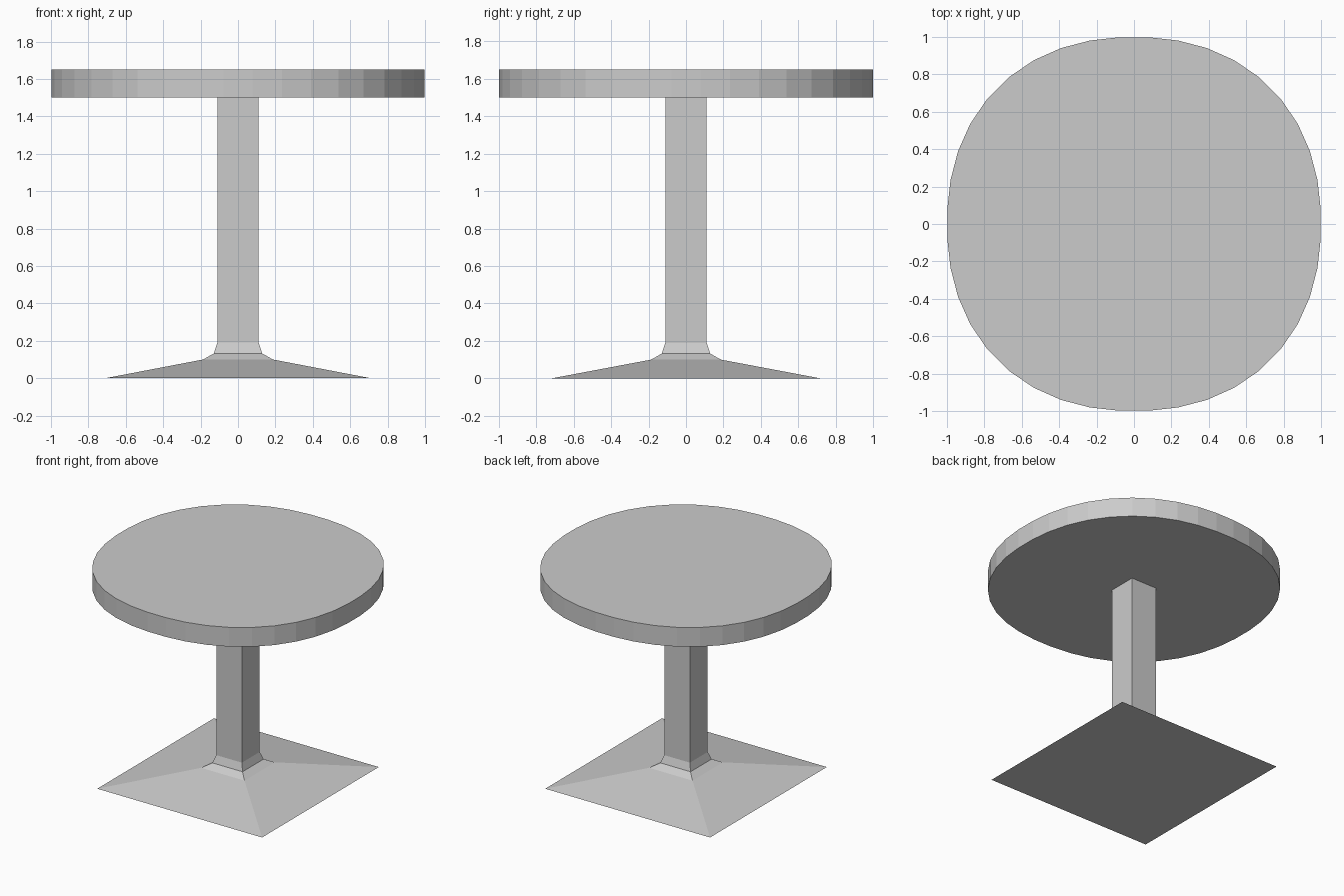
import bpy, bmesh, math

if "Cube" in bpy.data.objects:
    bpy.data.objects.remove(bpy.data.objects["Cube"])


def loft(name, rings):
    """Bridge closed rings of points, capping both ends."""
    bm = bmesh.new()
    loops = [[bm.verts.new(p) for p in ring] for ring in rings]
    n = len(loops[0])
    for a, b in zip(loops, loops[1:]):
        for i in range(n):
            j = (i + 1) % n
            bm.faces.new((a[i], a[j], b[j], b[i]))
    bm.faces.new(loops[0][::-1])
    bm.faces.new(loops[-1])
    bmesh.ops.recalc_face_normals(bm, faces=bm.faces)
    mesh = bpy.data.meshes.new(name)
    bm.to_mesh(mesh)
    bm.free()
    obj = bpy.data.objects.new(name, mesh)
    bpy.context.collection.objects.link(obj)
    return obj


def square(hx, hy, z):
    return [(-hx, -hy, z), (hx, -hy, z), (hx, hy, z), (-hx, hy, z)]


def rounded_outline(z, sides=40, power=2.2):
    # slightly squared circle with flats on the axes
    pts = []
    for i in range(sides):
        a = math.tau * (i + 0.5) / sides
        c, s = math.cos(a), math.sin(a)
        r = (abs(c) ** power + abs(s) ** power) ** (-1 / power)
        pts.append((r * c, r * s, z))
    return pts


# Table top
loft("table_top", [rounded_outline(1.5), rounded_outline(1.65)])

# Pedestal: spreading square foot, flared collar and straight post
profile = [(0.71, 0.718, 0.0), (0.187, 0.187, 0.10), (0.13, 0.13, 0.132),
           (0.11, 0.11, 0.19), (0.11, 0.11, 1.5)]
loft("pedestal", [square(*p) for p in profile])
